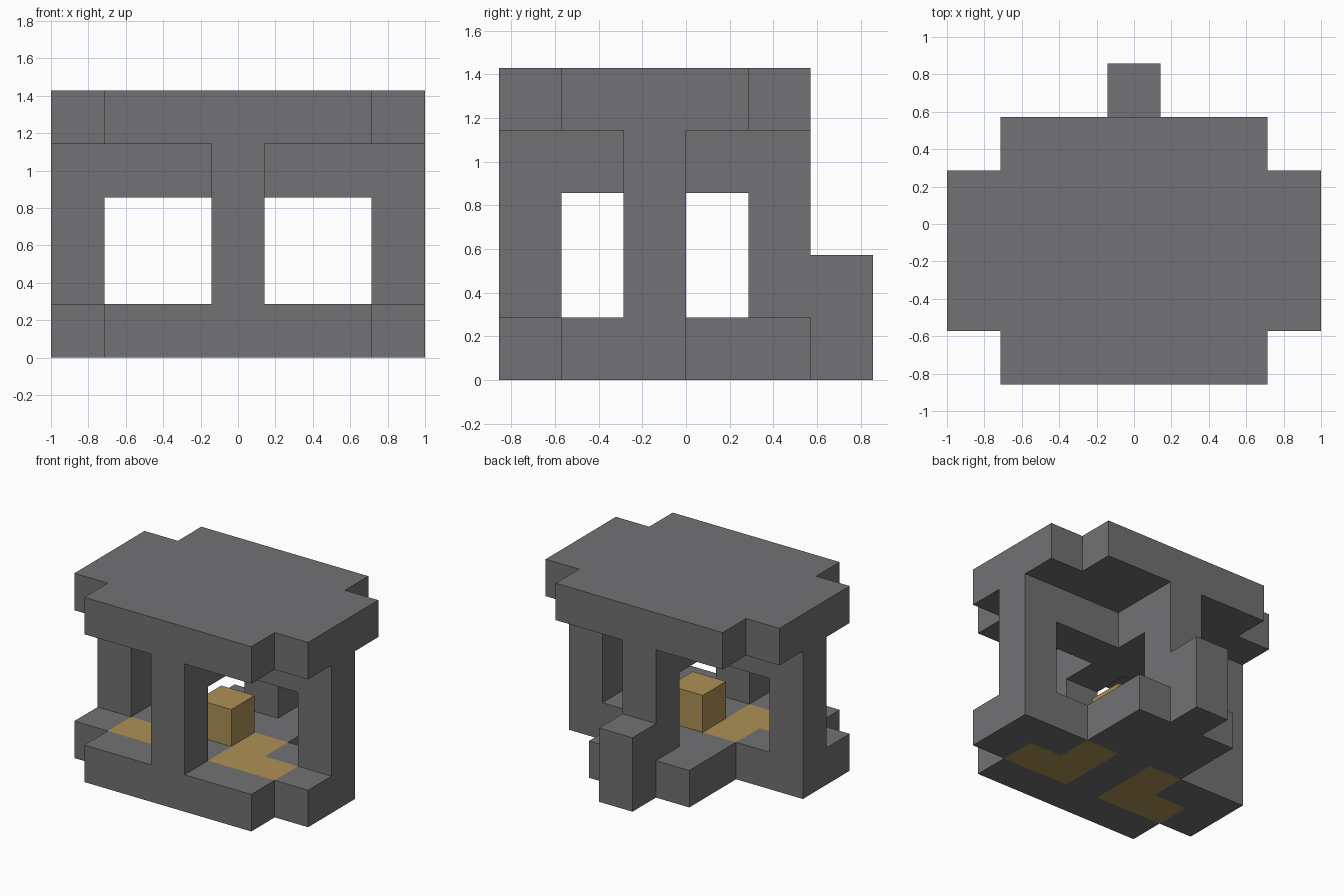
import bpy
import bmesh
from mathutils import Vector

if "Cube" in bpy.data.objects:
    bpy.data.objects.remove(bpy.data.objects["Cube"], do_unlink=True)

U = 2 / 7  # size of one block; the model is 7 x 6 x 5 blocks


def make_material(name, colour):
    mat = bpy.data.materials.new(name)
    mat.use_nodes = True
    mat.diffuse_color = (*colour, 1)
    mat.node_tree.nodes["Principled BSDF"].inputs["Base Color"].default_value = (*colour, 1)
    return mat


stone = make_material("stone grey", (0.168, 0.165, 0.172))
gold = make_material("gold", (0.42, 0.28, 0.09))


def cells(xs, ys, zs):
    """All block cells in inclusive ranges; x counts from the middle, y from the front."""
    span = lambda r: range(r[0], r[1] + 1)
    return {(x, y, z) for x in span(xs) for y in span(ys) for z in span(zs)}


def build(name, blocks, materials, is_inlay=lambda cell: False):
    """Join blocks into one closed mesh, keeping only the outer faces."""
    bm = bmesh.new()
    for cell in sorted(blocks):
        centre = Vector((cell[0], cell[1] - 2.5, cell[2] + 0.5))
        for axis in range(3):
            for sign in (-1, 1):
                neighbour = list(cell)
                neighbour[axis] += sign
                if tuple(neighbour) in blocks:
                    continue
                n, a, b = Vector(), Vector(), Vector()
                n[axis] = sign / 2
                a[(axis + 1) % 3] = 0.5
                b[(axis + 2) % 3] = sign / 2
                corners = (n - a - b, n + a - b, n + a + b, n - a + b)
                face = bm.faces.new([bm.verts.new((centre + c) * U) for c in corners])
                face.material_index = int(is_inlay(cell))
    bmesh.ops.remove_doubles(bm, verts=bm.verts[:], dist=U / 100)
    bmesh.ops.recalc_face_normals(bm, faces=bm.faces[:])
    mesh = bpy.data.meshes.new(name)
    bm.to_mesh(mesh)
    bm.free()
    for mat in materials:
        mesh.materials.append(mat)
    obj = bpy.data.objects.new(name, mesh)
    bpy.context.collection.objects.link(obj)
    return obj


# Floor with two L-shaped gold inlays that go right through it
floor = cells((-2, 2), (0, 0), (0, 0)) | cells((-3, 3), (1, 2), (0, 0)) | cells((-1, 1), (3, 4), (0, 0))
inlay = {(s * x, y, 0) for s in (-1, 1) for x, y in ((1, 1), (2, 1), (1, 2))}
build("floor", floor, [stone, gold], lambda cell: cell in inlay)

# Roof slab with notched corners
roof = cells((-2, 2), (0, 4), (4, 4)) | cells((-3, 3), (1, 3), (4, 4))
build("roof", roof, [stone])

# Four posts joined by a cross of beams under the roof
frame = cells((-3, 3), (2, 2), (3, 3)) | cells((0, 0), (0, 4), (3, 3))
for x, y in ((-3, 2), (3, 2), (0, 0), (0, 4)):
    frame |= cells((x, x), (y, y), (1, 3))
build("posts_and_beams", frame, [stone])

# Stub behind the rear post, and the block in the middle of the floor
build("rear_stub", cells((0, 0), (5, 5), (0, 1)), [stone])
build("centre_block", cells((0, 0), (2, 2), (1, 1)), [gold])
